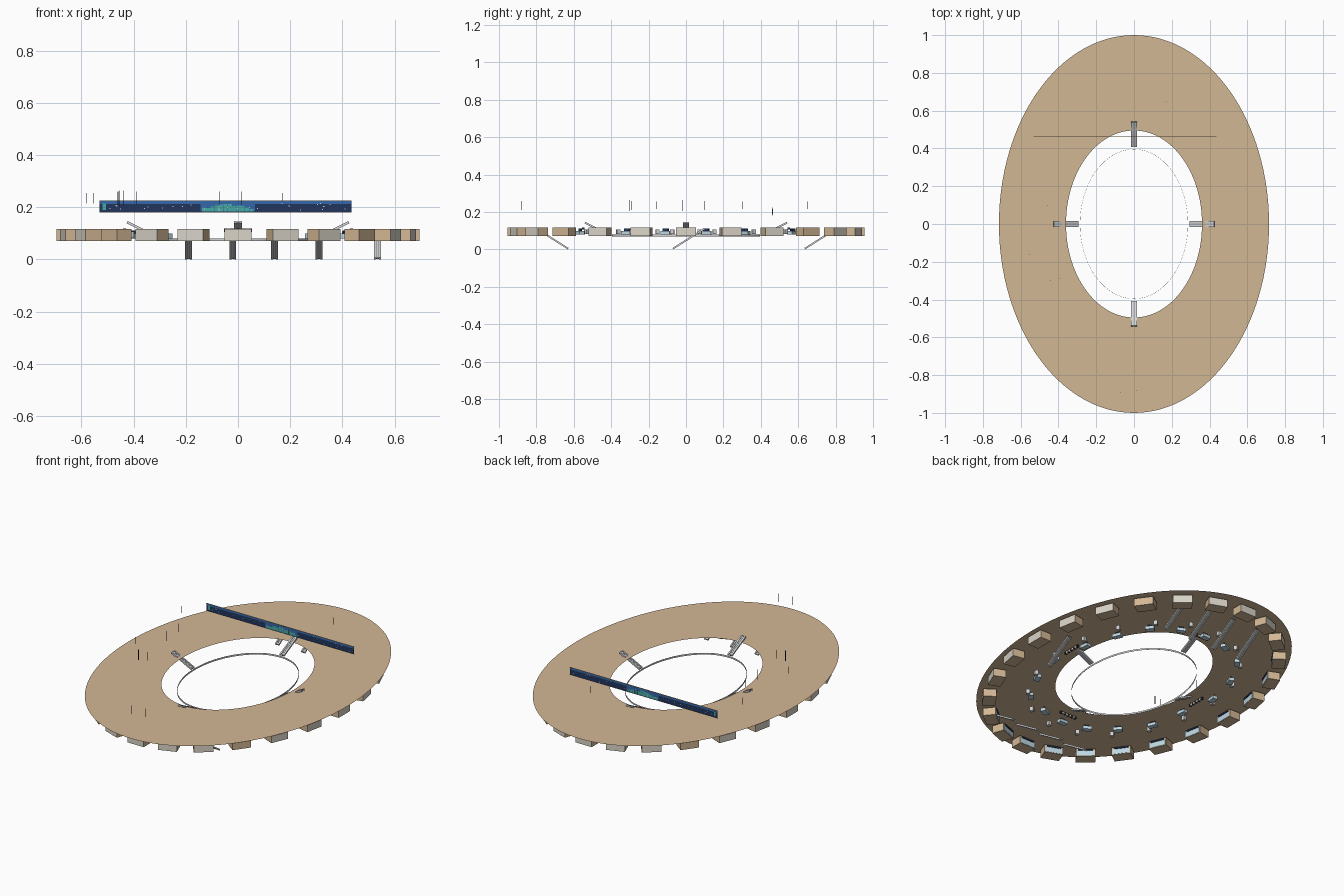
import bpy, bmesh, math, random
from mathutils import Matrix, Vector

random.seed(4)
cube = bpy.data.objects.get("Cube")
if cube:
    bpy.data.objects.remove(cube, do_unlink=True)


def material(name, r, g, b):
    m = bpy.data.materials.new(name)
    m.use_nodes = True
    m.diffuse_color = (r, g, b, 1)
    m.node_tree.nodes["Principled BSDF"].inputs["Base Color"].default_value = (r, g, b, 1)
    return m


TAN = material("tan", 0.65, 0.475, 0.3)
CREAM = material("cream", 0.7, 0.66, 0.58)
GLASS = material("pale blue", 0.52, 0.68, 0.76)
METAL = material("light grey", 0.65, 0.66, 0.67)
GREY = material("mid grey", 0.38, 0.39, 0.4)
BLACK = material("charcoal", 0.03, 0.03, 0.035)
NAVY = material("navy", 0.015, 0.035, 0.11)
BLUE = material("blue", 0.035, 0.14, 0.4)
TEAL = material("teal", 0.06, 0.4, 0.38)


def finish(name, bm, *mats):
    me = bpy.data.meshes.new(name)
    bm.to_mesh(me)
    bm.free()
    for m in mats:
        me.materials.append(m)
    ob = bpy.data.objects.new(name, me)
    bpy.context.scene.collection.objects.link(ob)
    return ob


def add_box(bm, place, size, centre=(0, 0, 0), index=0):
    """Box of a given size, set in the frame 'place'; returns its faces."""
    mat = place @ Matrix.Translation(centre) @ Matrix.Diagonal((*size, 1))
    verts = bmesh.ops.create_cube(bm, size=1, matrix=mat)["verts"]
    faces = list({f for v in verts for f in v.link_faces})
    for f in faces:
        f.material_index = index
    return faces


def oval(bm, rx, ry, z, n=128):
    step = math.tau / n
    return [bm.verts.new((rx * math.cos(i * step), ry * math.sin(i * step), z)) for i in range(n)]


def bridge(bm, a, b):
    n = len(a)
    return [bm.faces.new((a[i], a[(i + 1) % n], b[(i + 1) % n], b[i])) for i in range(n)]


def oval_frame(angle, rx, ry, z):
    """Frame on an oval: local x points outward, local y runs along it."""
    normal = math.atan2(math.sin(angle) / ry, math.cos(angle) / rx)
    spot = Matrix.Translation((rx * math.cos(angle), ry * math.sin(angle), z))
    return spot @ Matrix.Rotation(normal, 4, 'Z')


def slope_frame(low, high):
    """Frame midway between two points, local x running uphill."""
    low, high = Vector(low), Vector(high)
    run = (high - low).normalized()
    side = Vector((0, 0, 1)).cross(run).normalized()
    rot = Matrix((run, side, run.cross(side))).transposed().to_4x4()
    return Matrix.Translation((low + high) / 2) @ rot, (high - low).length


# Oval deck: one thin sheet with an oval opening
bm = bmesh.new()
bridge(bm, oval(bm, 0.715, 1, 0.125), oval(bm, 0.36, 0.495, 0.125))
finish("oval_deck", bm, TAN)

# Narrow hoop hanging inside the opening
bm = bmesh.new()
loops = [oval(bm, rx, ry, z) for rx, ry, z in
         ((0.286, 0.396, 0.07), (0.286, 0.396, 0.08), (0.285, 0.395, 0.08), (0.285, 0.395, 0.07))]
for i in range(4):
    bridge(bm, loops[i], loops[(i + 1) % 4])
finish("inner_hoop", bm, METAL)

# Booths under the outer rim: tan bodies, cream outer walls except on the diagonals,
# glazing and a dark sign strip on the side facing the centre
for i in range(24):
    frame = oval_frame(i * math.tau / 24, 0.66, 0.92, 0.0935)
    spot, outward = frame.translation, frame.to_3x3().col[0]
    plain = abs(spot.x) > 0.4 and abs(spot.y) > 0.5
    bm = bmesh.new()
    for f in add_box(bm, frame, (0.07, 0.105, 0.045)):
        f.normal_update()
        if f.normal.dot(outward) > 0.9 and not plain:
            f.material_index = 1
    add_box(bm, frame, (0.004, 0.095, 0.03), (-0.035, 0, -0.005), 2)
    add_box(bm, frame, (0.006, 0.08, 0.008), (-0.036, 0, 0.016), 3)
    finish("booth", bm, TAN, CREAM, GLASS, NAVY)

# Small counters with side tables and dark screens around the opening
bm = bmesh.new()
for i in range(18):
    frame = oval_frame((i + 0.5) * math.tau / 18, 0.45, 0.62, 0.09)
    shift = random.uniform(-0.03, 0.03)
    add_box(bm, frame, (0.03, 0.05, 0.018), (shift, 0, 0))
    add_box(bm, frame, (0.02, 0.02, 0.025), (0.04, 0.04, 0.004), 1)
    add_box(bm, frame, (0.004, 0.03, 0.012), (shift, 0, 0.015), 2)
finish("counters", bm, GLASS, METAL, NAVY)


def stairway(name, low, high, width):
    """Sloped flight: grey treads between light rails."""
    frame, length = slope_frame(low, high)
    bm = bmesh.new()
    add_box(bm, frame, (length, width * 0.5, 0.004), (0, 0, 0), 1)
    for side in (-1, 1):
        add_box(bm, frame, (length, width * 0.28, 0.009), (0, side * width * 0.36, 0))
    add_box(bm, frame, (length, width * 0.16, 0.007))
    finish(name, bm, METAL, GREY)


# Ramps from the deck to the hoop, each with a striped grille beside its head
for dx, dy, inner, outer in ((1, 0, 0.295, 0.425), (-1, 0, 0.295, 0.425),
                             (0, 1, 0.41, 0.54), (0, -1, 0.41, 0.54)):
    stairway("ramp", (dx * inner, dy * inner, 0.078), (dx * outer, dy * outer, 0.143), 0.03)
    bm = bmesh.new()
    spot = Matrix.Translation((dx * (outer + 0.01), dy * (outer + 0.01), 0.112))
    for k in range(-4, 5):
        add_box(bm, spot, (0.012, 0.012, 0.012), (k * dy * 0.012, k * dx * 0.012, 0), k % 2)
    finish("grille", bm, BLACK, CREAM)

# Stairs from the ground up to the deck
for x in (-0.19, -0.02, 0.14, 0.31):
    stairway("front_stair", (x, -0.63, 0.004), (x, -0.8, 0.112), 0.026)
    stairway("back_stair", (x, 0.635, 0.004), (x, 0.805, 0.112), 0.026)
stairway("side_stair", (0.535, -0.07, 0.004), (0.535, 0.1, 0.112), 0.026)

# Long banner with painted panels on both faces
BANNER = Matrix.Translation((-0.0475, 0.462, 0.203))


def banner_part(name, mat, items):
    bm = bmesh.new()
    for size, centre in items:
        add_box(bm, BANNER, size, centre)
    finish(name, bm, mat)


banner_part("banner", NAVY, [((0.965, 0.002, 0.042), (0, 0, 0))])
banner_part("banner_trim", BLUE, [((0.965, 0.0026, 0.011), (0, 0, 0.0155)),
                                  ((0.21, 0.003, 0.036), (0.008, 0, 0))])
banner_part("banner_edges", TAN, [((0.967, 0.004, 0.002), (0, 0, s * 0.0215)) for s in (-1, 1)])
hills = []
for k in range(12):
    h = 0.01 + 0.016 * math.sin(math.pi * (k + 0.5) / 12) + random.uniform(-0.004, 0.004)
    hills.append(((0.0155, 0.0036, h), (-0.083 + k * 0.0165, 0, h / 2 - 0.019)))
hills.append(((0.012, 0.0036, 0.025), (-0.465, 0, 0)))
banner_part("banner_hills", TEAL, hills)
banner_part("banner_dots", CREAM, [((0.004, 0.0042, 0.004), (random.uniform(-0.46, 0.46), 0,
                                    random.uniform(-0.015, 0.012))) for k in range(26)])

# Hairline posts floating above the deck
bm = bmesh.new()
for x, y, h in ((-0.07, -0.89, 0.05), (0.015, -0.88, 0.05), (-0.555, -0.16, 0.04),
                (-0.44, -0.3, 0.06), (-0.39, -0.29, 0.05), (-0.455, -0.02, 0.06),
                (-0.46, 0.1, 0.05), (-0.58, 0.3, 0.04), (0.17, 0.65, 0.04)):
    add_box(bm, Matrix.Translation((x, y, 0.235)), (0.002, 0.002, h))
finish("posts", bm, BLACK)
